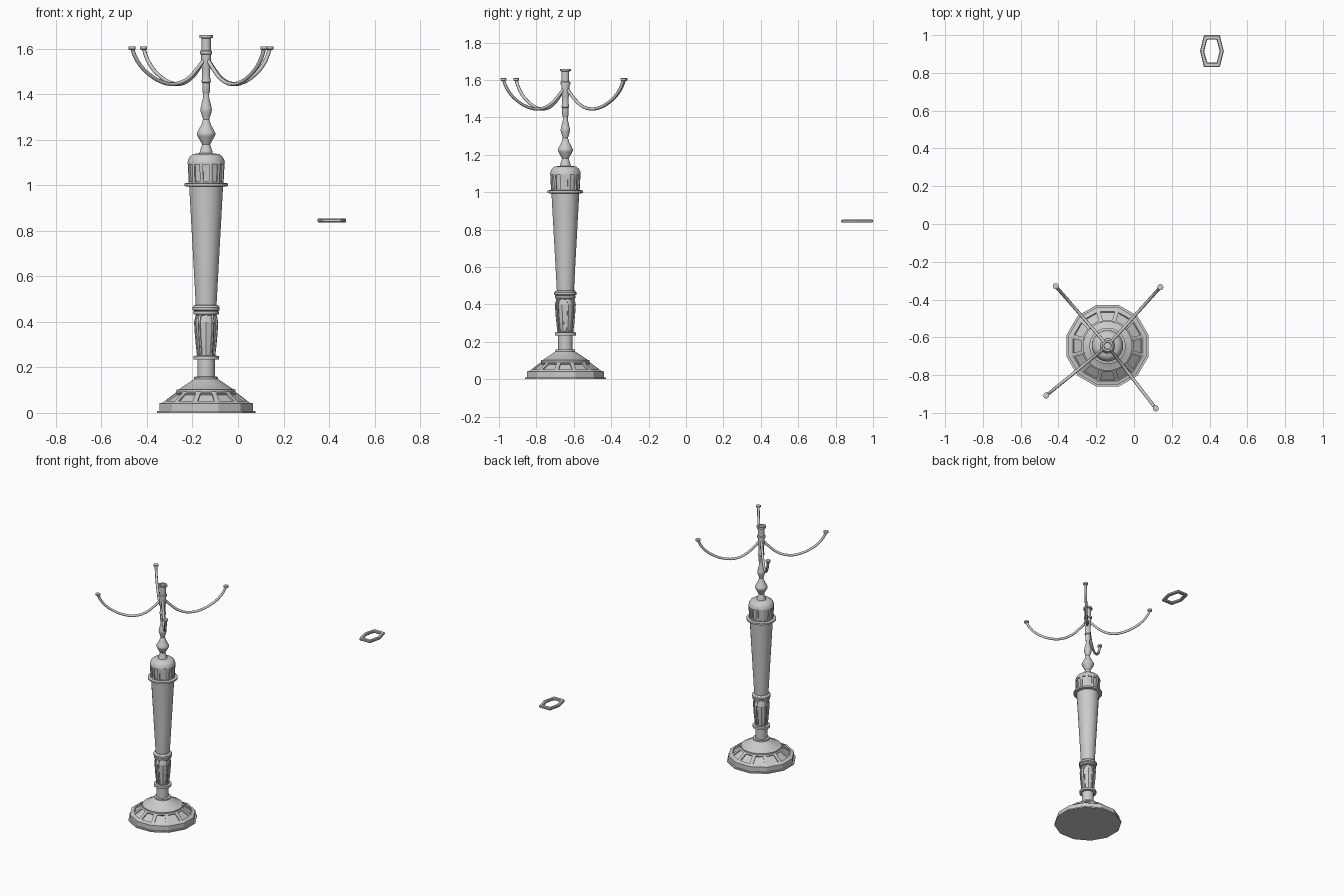
import bpy, bmesh, math

if "Cube" in bpy.data.objects:
    bpy.data.objects.remove(bpy.data.objects["Cube"])

CX, CY = -0.14, -0.645


def finish(bm, name, smooth):
    bmesh.ops.recalc_face_normals(bm, faces=bm.faces)
    me = bpy.data.meshes.new(name)
    bm.to_mesh(me)
    bm.free()
    ob = bpy.data.objects.new(name, me)
    bpy.context.collection.objects.link(ob)
    if smooth:
        bpy.ops.object.select_all(action='DESELECT')
        ob.select_set(True)
        bpy.context.view_layer.objects.active = ob
        bpy.ops.object.shade_smooth_by_angle(angle=math.radians(32))
    return ob


def lathe(name, profile, n=24, x=CX, y=CY, panel=None, smooth=True):
    """Revolve (radius, z) points; panel = (first, last, inset, depth) sinks
    one recessed panel per side between two profile rows."""
    bm = bmesh.new()
    rings = []
    for r, z in profile:
        ring = []
        for i in range(n):
            a = 2 * math.pi * (i + 0.5) / n
            ring.append(bm.verts.new((x + r * math.cos(a), y + r * math.sin(a), z)))
        rings.append(ring)
    cols = [[] for _ in range(n)]
    for k in range(len(rings) - 1):
        lo, hi = rings[k], rings[k + 1]
        for i in range(n):
            j = (i + 1) % n
            f = bm.faces.new((lo[i], lo[j], hi[j], hi[i]))
            if panel and panel[0] <= k < panel[1]:
                cols[i].append(f)
    bm.faces.new(rings[0][::-1])
    bm.faces.new(rings[-1])
    bm.normal_update()
    if panel:
        for col in cols:
            bmesh.ops.inset_region(bm, faces=col, thickness=panel[2], use_even_offset=True)
            bm.normal_update()
            bmesh.ops.inset_region(bm, faces=col, thickness=0.0005, depth=-panel[3],
                                   use_even_offset=True)
    return finish(bm, name, smooth)


# Stepped twelve-sided foot with recessed panels
lathe("base_foot", [(0.224, 0), (0.224, 0.009), (0.213, 0.009), (0.213, 0.042),
                    (0.198, 0.045), (0.133, 0.093)], 12,
      panel=(4, 5, 0.011, 0.008), smooth=False)
lathe("base_cap", [(0.131, 0.091), (0.131, 0.102), (0.12, 0.104), (0.053, 0.149),
                   (0.053, 0.158), (0.039, 0.16), (0.039, 0.234),
                   (0.057, 0.235), (0.057, 0.25), (0.04, 0.252)])

# Fluted lower bulge and collar
lathe("fluted_bulge", [(0.042, 0.25), (0.047, 0.29), (0.052, 0.34), (0.056, 0.40),
                       (0.047, 0.435)], 10, panel=(0, 4, 0.006, 0.006), smooth=False)
lathe("lower_collar", [(0.048, 0.432), (0.056, 0.434), (0.056, 0.445), (0.052, 0.447),
                       (0.06, 0.452), (0.06, 0.464), (0.054, 0.472), (0.046, 0.475)])

# Tapered shaft and upper flange
lathe("tapered_shaft", [(0.046, 0.474), (0.075, 0.995)])
lathe("upper_flange", [(0.086, 0.994), (0.096, 0.997), (0.096, 1.008), (0.086, 1.011)])

# Panelled drum with domed top
lathe("panelled_drum", [(0.079, 1.008), (0.084, 1.10)], 12,
      panel=(0, 1, 0.008, 0.007), smooth=False)
lathe("drum_dome", [(0.083, 1.098), (0.08, 1.112), (0.072, 1.127), (0.058, 1.137),
                    (0.03, 1.141)])

# Turned spindle with central candle socket
lathe("turned_spindle", [(0.031, 1.138), (0.026, 1.155), (0.018, 1.18), (0.038, 1.215),
                         (0.041, 1.222), (0.041, 1.23), (0.036, 1.24), (0.022, 1.265),
                         (0.014, 1.29), (0.024, 1.322), (0.026, 1.333), (0.024, 1.343),
                         (0.014, 1.385), (0.013, 1.403), (0.017, 1.41), (0.017, 1.45),
                         (0.021, 1.455), (0.018, 1.475), (0.018, 1.51), (0.022, 1.53),
                         (0.022, 1.575), (0.027, 1.577), (0.027, 1.59), (0.021, 1.593),
                         (0.021, 1.646), (0.03, 1.648), (0.03, 1.66), (0.02, 1.66),
                         (0.018, 1.65)], 16)

# Four curved arms, each with a small cup
arm_path = [(0.005, 1.56), (0.05, 1.513), (0.11, 1.465), (0.18, 1.445), (0.25, 1.454),
            (0.32, 1.486), (0.37, 1.525), (0.405, 1.572), (0.418, 1.602)]
for k, deg in enumerate((48, 131, 219, 307.6)):
    c, s = math.cos(math.radians(deg)), math.sin(math.radians(deg))
    cu = bpy.data.curves.new(f"arm_{k + 1}", 'CURVE')
    cu.dimensions = '3D'
    cu.bevel_depth = 0.0085
    cu.bevel_resolution = 2
    cu.resolution_u = 3
    cu.use_fill_caps = True
    sp = cu.splines.new('BEZIER')
    sp.bezier_points.add(len(arm_path) - 1)
    for p, (r, z) in zip(sp.bezier_points, arm_path):
        p.co = (CX + r * c, CY + r * s, z)
        p.handle_left_type = p.handle_right_type = 'AUTO'
    ob = bpy.data.objects.new(f"arm_{k + 1}", cu)
    bpy.context.collection.objects.link(ob)
    lathe(f"arm_cup_{k + 1}", [(0.01, 1.594), (0.016, 1.598), (0.016, 1.609), (0.011, 1.61)],
          12, CX + 0.418 * c, CY + 0.418 * s)

# Separate hexagonal link with chamfered edges
bm = bmesh.new()
outer = [(0.063, 0), (0.042, 0.085), (-0.042, 0.085), (-0.063, 0), (-0.042, -0.085), (0.042, -0.085)]
inner = [(0.041, 0), (0.025, 0.061), (-0.025, 0.061), (-0.041, 0), (-0.025, -0.061), (0.025, -0.061)]
loops = [[bm.verts.new((0.4125 + px, 0.915 + py, z)) for px, py in pts]
         for pts, z in ((outer, 0.837), (outer, 0.854), (inner, 0.854), (inner, 0.837))]
for k in range(4):
    a, b = loops[k], loops[(k + 1) % 4]
    for i in range(6):
        j = (i + 1) % 6
        bm.faces.new((a[i], a[j], b[j], b[i]))
link = finish(bm, "hexagonal_link", False)
bev = link.modifiers.new("chamfer", 'BEVEL')
bev.width = 0.004
bev.segments = 1
